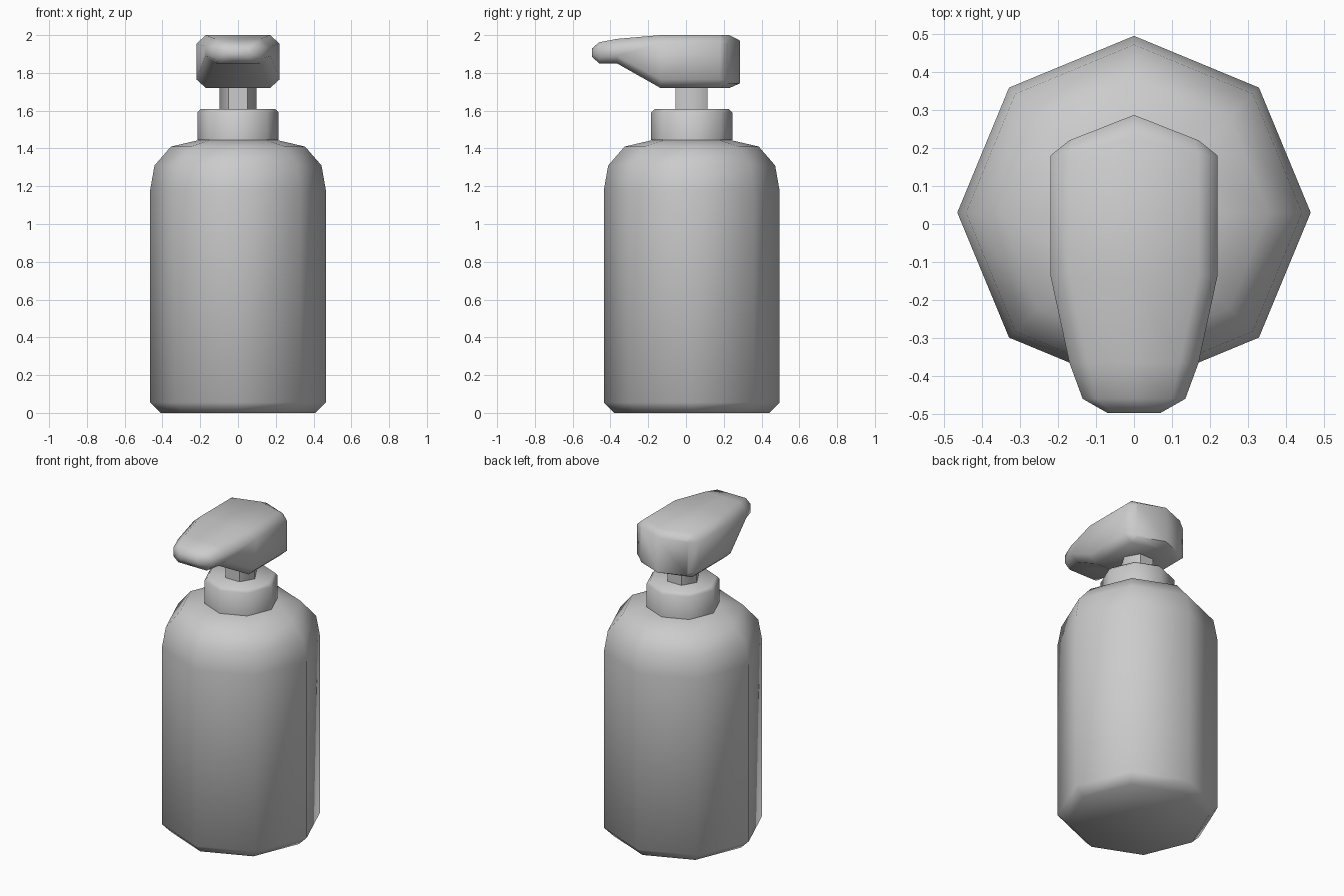
import bpy, bmesh, math

if "Cube" in bpy.data.objects:
    bpy.data.objects.remove(bpy.data.objects["Cube"])

CY = 0.03  # bottle axis sits slightly behind the origin


def make_object(name, rings, angle):
    """Loft closed rings of points, cap both ends, smooth by angle."""
    bm = bmesh.new()
    loops = [[bm.verts.new(p) for p in ring] for ring in rings]
    n = len(loops[0])
    for a, b in zip(loops, loops[1:]):
        for i in range(n):
            j = (i + 1) % n
            bm.faces.new((a[i], a[j], b[j], b[i]))
    bm.faces.new(loops[0][::-1])
    bm.faces.new(loops[-1])
    bmesh.ops.recalc_face_normals(bm, faces=bm.faces)
    mesh = bpy.data.meshes.new(name)
    bm.to_mesh(mesh)
    bm.free()
    obj = bpy.data.objects.new(name, mesh)
    bpy.context.collection.objects.link(obj)
    bpy.ops.object.select_all(action='DESELECT')
    obj.select_set(True)
    bpy.context.view_layer.objects.active = obj
    bpy.ops.object.shade_smooth_by_angle(angle=math.radians(angle))
    return obj


def turned(name, sides, profile, angle=60):
    """Few-sided turned part from (radius, height) pairs."""
    rings = [[(r * math.cos(math.tau * i / sides),
               CY + r * math.sin(math.tau * i / sides), z)
              for i in range(sides)] for r, z in profile]
    return make_object(name, rings, angle)


# Bottle with chamfered foot and rounded shoulder
turned("bottle_body", 8, [(0.41, 0), (0.465, 0.055), (0.465, 1.18),
                          (0.442, 1.31), (0.355, 1.41), (0.195, 1.447)])
# Collar and pump stem
turned("collar", 8, [(0.215, 1.445), (0.215, 1.59), (0.195, 1.61)])
turned("pump_stem", 6, [(0.098, 1.60), (0.098, 1.75)])


# Pump head: chamfered sections from nozzle tip to pointed back
def section(y, w, wi, z0, z1, c, yi, yc):
    half = [(w, y, z0 + c), (w, y, z1 - c), (wi, yi, z1)]
    return ([(0, yc, z0), (wi, yi, z0)] + half[:2] + [half[2], (0, yc, z1)]
            + [(-x, b, z) for x, b, z in half[::-1]] + [(-wi, yi, z0)])


head = [
    # y, half width, inner half width, bottom, top, chamfer, inner y, centre y
    (-0.497, 0.07, 0.055, 1.885, 1.93, 0.012, -0.497, -0.497),
    (-0.46, 0.135, 0.10, 1.85, 1.962, 0.03, -0.46, -0.46),
    (-0.365, 0.17, 0.12, 1.85, 1.98, 0.04, -0.365, -0.365),
    (-0.135, 0.22, 0.17, 1.72, 2.0, 0.045, -0.135, -0.135),
    (0.18, 0.22, 0.17, 1.72, 2.0, 0.045, 0.18, 0.23),
    (0.22, 0.17, 0.16, 1.745, 1.97, 0.015, 0.224, 0.287),
]
rings = [section(*s) for s in head]
# Split the pointed back into two planar halves
obj = make_object("pump_head", rings, 60)
bm = bmesh.new()
bm.from_mesh(obj.data)
bm.verts.ensure_lookup_table()
last = len(rings[0]) * (len(rings) - 1)
bmesh.ops.connect_verts(bm, verts=[bm.verts[last], bm.verts[last + 5]])
bm.to_mesh(obj.data)
bm.free()
